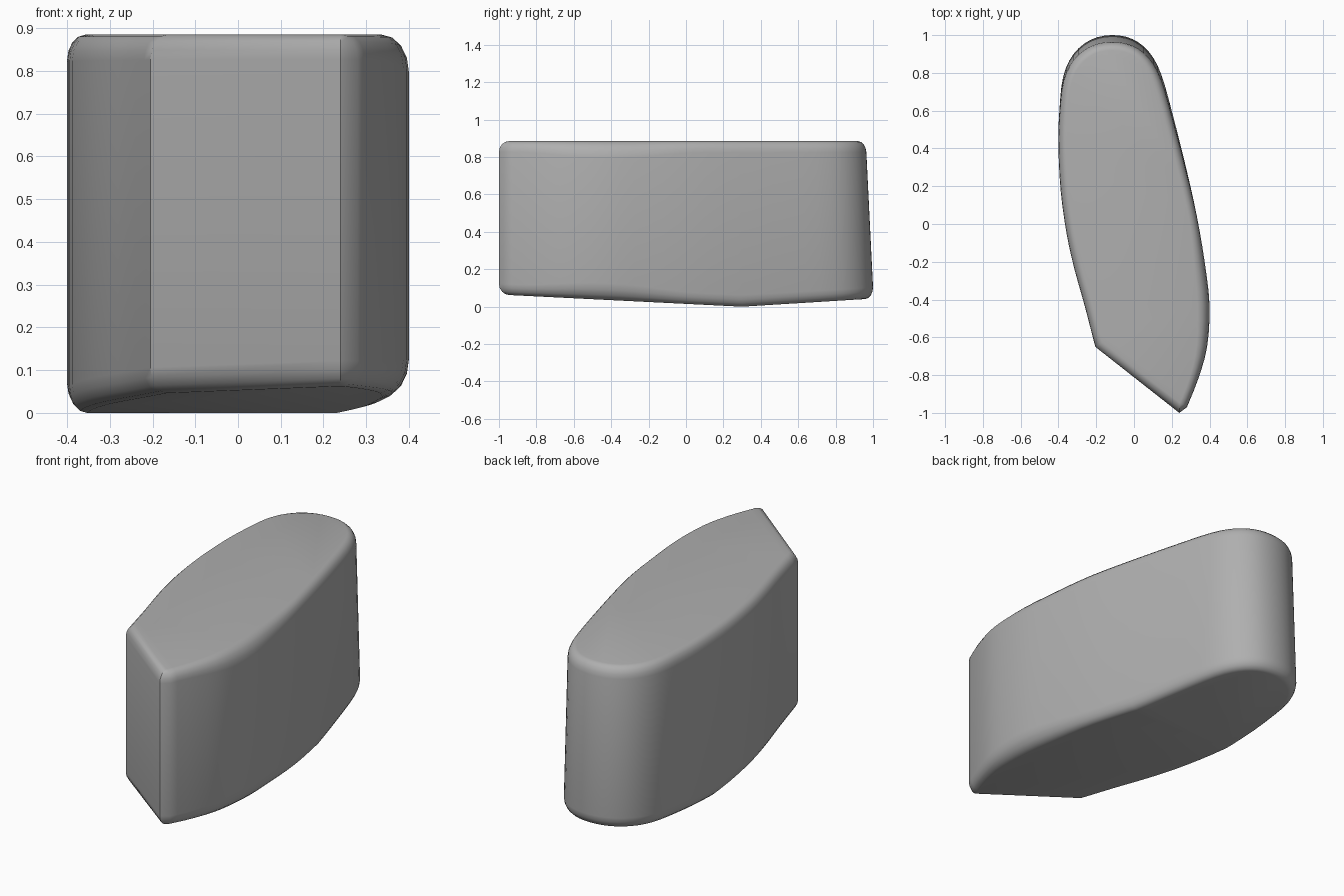
import bpy, bmesh, math
from mathutils import Vector

if "Cube" in bpy.data.objects:
    bpy.data.objects.remove(bpy.data.objects["Cube"])

HEIGHT, ROUND_Z, INSET = 0.885, 0.062, 0.043

# Plan outline, counter-clockwise from the pointed front corner to the left front corner
plan = [Vector(p) for p in [
    (0.28, -0.97), (0.34, -0.82), (0.387, -0.65), (0.4, -0.43), (0.374, -0.2),
    (0.333, 0.04), (0.28, 0.28), (0.21, 0.56), (0.145, 0.79), (0.08, 0.91),
    (-0.01, 0.98), (-0.12, 1.0), (-0.23, 0.975), (-0.32, 0.9), (-0.375, 0.78),
    (-0.395, 0.6), (-0.4, 0.42), (-0.388, 0.18), (-0.357, -0.05), (-0.315, -0.24),
    (-0.262, -0.43), (-0.205, -0.65)]]


def smooth_path(pts, steps=3):
    """Catmull-Rom curve through an open row of points."""
    out = []
    for i in range(len(pts) - 1):
        a, b, c, d = pts[max(i - 1, 0)], pts[i], pts[i + 1], pts[min(i + 2, len(pts) - 1)]
        for s in range(steps):
            t = s / steps
            out.append(0.5 * (2 * b + (c - a) * t + (2 * a - 5 * b + 4 * c - d) * t * t
                              + (3 * b - a - 3 * c + d) * t ** 3))
    return out + [pts[-1]]


outline = smooth_path(plan) + [Vector((0.24, -1.0))]


def softness(p):
    """Extra rounding along the bulging right side."""
    if p.x < 0:
        return 1
    s = max(0, 1 - ((p.y + 0.42) / 0.5) ** 2)
    return 1 + 0.5 * s * s


def inset(pts, dist):
    """Mitred inward offset of a closed outline."""
    out = []
    for i, p in enumerate(pts):
        e1 = (p - pts[i - 1]).normalized()
        e2 = (pts[(i + 1) % len(pts)] - p).normalized()
        n1, n2 = Vector((-e1.y, e1.x)), Vector((-e2.y, e2.x))
        out.append(p + (n1 + n2) * dist * softness(p) / (1 + n1.dot(n2)))
    return out


# Stacked rings: rounded bottom edge, wall, rounded top edge
angles = [math.radians(a) for a in (0, 22.5, 45, 67.5, 90)]
levels = [(INSET * (1 - math.sin(a)), ROUND_Z * (1 - math.cos(a)), 0) for a in angles]
levels += [(d, z, 1) for d, z, _ in reversed(levels)]

bm = bmesh.new()
rings = []
for d, z, top in levels:
    ring = []
    for p, q in zip(outline, inset(outline, d)):
        h = z * softness(p)
        ring.append(bm.verts.new((q.x, q.y, HEIGHT - h if top else h)))
    rings.append(ring)
n = len(outline)
for low, high in zip(rings, rings[1:]):
    for i in range(n):
        j = (i + 1) % n
        bm.faces.new((low[i], low[j], high[j], high[i]))
bm.faces.new(rings[-1])
bm.faces.new(rings[0][::-1])

# Crease across the underside, then tilt its two halves and lean the back in
RIDGE = 0.3
bmesh.ops.bisect_plane(bm, geom=bm.verts[:] + bm.edges[:] + bm.faces[:],
                       plane_co=(0, RIDGE, 0), plane_no=(0, 1, 0))
for v in bm.verts:
    t = v.co.z / HEIGHT
    away = v.co.y - RIDGE
    v.co.z += (away * 0.062 if away > 0 else -away * 0.05) * (1 - t)
    if v.co.y > 0:
        v.co.y *= 1 - 0.042 * max(0, t - 0.08)

bmesh.ops.recalc_face_normals(bm, faces=bm.faces[:])
mesh = bpy.data.meshes.new("block")
bm.to_mesh(mesh)
bm.free()
block = bpy.data.objects.new("rounded_block", mesh)
bpy.context.collection.objects.link(block)

# Mid-grey surface
grey = bpy.data.materials.new("mid_grey")
grey.diffuse_color = (0.43, 0.43, 0.43, 1)
grey.use_nodes = True
grey.node_tree.nodes["Principled BSDF"].inputs["Base Color"].default_value = grey.diffuse_color
mesh.materials.append(grey)

bpy.context.view_layer.objects.active = block
block.select_set(True)
bpy.ops.object.shade_smooth_by_angle(angle=math.radians(35))
